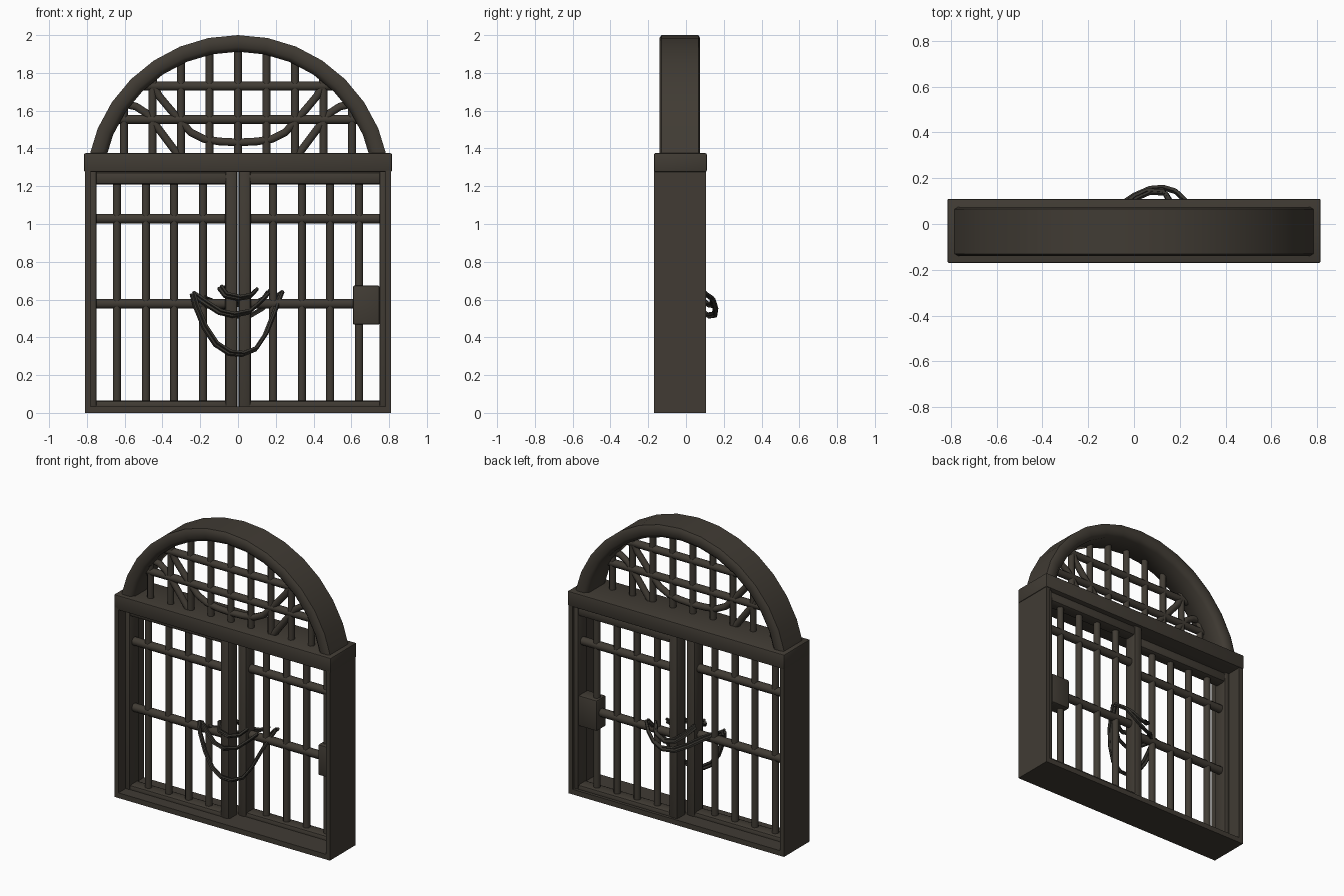
import bpy, bmesh, math
from mathutils import Vector

if "Cube" in bpy.data.objects:
    bpy.data.objects.remove(bpy.data.objects["Cube"])

def material(name, col):
    m = bpy.data.materials.new(name)
    m.diffuse_color = (*col, 1)
    m.use_nodes = True
    m.node_tree.nodes["Principled BSDF"].inputs["Base Color"].default_value = m.diffuse_color
    return m

IRON = material("dark iron", (0.052, 0.044, 0.034))
CHAIN = material("chain iron", (0.036, 0.033, 0.027))

def finish(name, bm, mat, angle=35):
    bmesh.ops.recalc_face_normals(bm, faces=bm.faces[:])
    me = bpy.data.meshes.new(name)
    bm.to_mesh(me)
    bm.free()
    ob = bpy.data.objects.new(name, me)
    bpy.context.collection.objects.link(ob)
    me.materials.append(mat)
    bpy.ops.object.select_all(action='DESELECT')
    ob.select_set(True)
    bpy.context.view_layer.objects.active = ob
    bpy.ops.object.shade_smooth_by_angle(angle=math.radians(angle))
    return ob

def box(name, x0, x1, y0, y1, z0, z1, bevel=0.0, segs=2):
    bm = bmesh.new()
    bmesh.ops.create_cube(bm, size=1)
    for v in bm.verts:
        v.co = ((x0 + x1) / 2 + v.co.x * (x1 - x0),
                (y0 + y1) / 2 + v.co.y * (y1 - y0),
                (z0 + z1) / 2 + v.co.z * (z1 - z0))
    if bevel:
        bmesh.ops.bevel(bm, geom=bm.edges[:], offset=bevel, segments=segs,
                        profile=0.5, affect='EDGES')
    return finish(name, bm, IRON)

def tube(name, pts, r, mat=IRON, sides=8):
    # round bar swept along a path of points
    pts = [Vector(p) for p in pts]
    bm = bmesh.new()
    rings = []
    for i, p in enumerate(pts):
        t = (pts[min(i + 1, len(pts) - 1)] - pts[max(i - 1, 0)]).normalized()
        ref = Vector((0, 1, 0)) if abs(t.y) < 0.9 else Vector((0, 0, 1))
        u = t.cross(ref).normalized()
        w = t.cross(u)
        rings.append([bm.verts.new(p + r * (math.cos(a) * u + math.sin(a) * w))
                      for a in [2 * math.pi * (k + .5) / sides for k in range(sides)]])
    for a, b in zip(rings, rings[1:]):
        for k in range(sides):
            n = (k + 1) % sides
            bm.faces.new((a[k], a[n], b[n], b[k]))
    bm.faces.new(rings[0])
    bm.faces.new(rings[-1])
    return finish(name, bm, mat, 50)

def mirror(pts, s):
    return [(p[0] * s, p[1], p[2]) for p in pts]

# outer frame: sill and lintel
box("sill", -0.81, 0.81, -0.17, 0.105, 0, 0.035)
box("lintel", -0.815, 0.815, -0.17, 0.11, 1.275, 1.375, 0.008)

# arch: rounded section swept around a circle arc
CZ, R_OUT, R_IN, SEG = 1.195, 0.805, 0.717, 14
section = [(R_IN, -0.115), (R_IN + .025, -0.14), (R_OUT - .015, -0.14), (R_OUT, -0.13),
           (R_OUT, 0.065), (R_OUT - .015, 0.075), (R_IN + .025, 0.075), (R_IN, 0.05)]
bm = bmesh.new()
a0 = math.radians(11.5)
rings = []
for i in range(SEG + 1):
    a = a0 + (math.pi - 2 * a0) * i / SEG
    rings.append([bm.verts.new((r * math.cos(a), y, CZ + r * math.sin(a))) for r, y in section])
for a, b in zip(rings, rings[1:]):
    for k in range(8):
        n = (k + 1) % 8
        bm.faces.new((a[k], a[n], b[n], b[k]))
bm.faces.new(rings[0])
bm.faces.new(rings[-1])
finish("arch", bm, IRON, 50)

# arch grille: uprights, two cross bars
GY = -0.075
def arch_height(x):
    return CZ + math.sqrt(0.735 ** 2 - x * x)
for i in range(-4, 5):
    x = i * 0.151
    tube("arch_upright", [(x, GY, 1.36), (x, GY, arch_height(x))], 0.022)
for z in (1.553, 1.73):
    w = math.sqrt(0.74 ** 2 - (z - CZ) ** 2)
    tube("arch_cross_bar", [(-w, GY, z), (w, GY, z)], 0.025)

# arch scrollwork
half = [(0, 1.432), (0.1, 1.437), (0.18, 1.45), (0.25, 1.485), (0.31, 1.55),
        (0.37, 1.62), (0.42, 1.68), (0.445, 1.73), (0.45, 1.775)]
curve = [(-x, GY, z) for x, z in half[:0:-1]] + [(x, GY, z) for x, z in half]
tube("centre_scroll", curve, 0.022)
side = [(0.32, GY, 1.37), (0.38, GY, 1.45), (0.44, GY, 1.53), (0.49, GY, 1.59),
        (0.54, GY, 1.622), (0.60, GY, 1.635)]
for s in (-1, 1):
    tube("side_scroll", mirror(side, s), 0.022)

# posts and doors; the right leaf sits behind the left one
for s, dy in ((-1, -0.045), (1, 0.04)):
    def sbox(name, a, b, *rest, **kw):
        box(name, min(a * s, b * s), max(a * s, b * s), *rest, **kw)
    sbox("post", 0.78, 0.81, -0.17, 0.105, 0, 1.29)
    sbox("outer_stile", 0.748, 0.785, dy - 0.05, dy + 0.05, 0.03, 1.28, bevel=0.01)
    sbox("meeting_stile", 0.002, 0.07, dy - 0.05, dy + 0.05, 0.01, 1.3, bevel=0.02)
    sbox("door_top_rail", 0.05, 0.775, dy - 0.045, dy + 0.045, 1.208, 1.277, bevel=0.02)
    sbox("door_bottom_rail", 0.05, 0.775, dy - 0.045, dy + 0.045, 0.012, 0.065, bevel=0.018)
    for x in (0.186, 0.338, 0.488, 0.641):
        tube("door_bar", [(x * s, dy, 0.03), (x * s, dy, 1.23)], 0.023)
    for z in (0.578, 1.028):
        tube("door_cross_rail", [(0.06 * s, dy, z), (0.755 * s, dy, z)], 0.028)

# lock box on the right door
box("lock_box", 0.608, 0.75, -0.012, 0.09, 0.467, 0.675, 0.01)

# chain: long front loop, short front loops, rear wraps
def strand(name, pts):
    tube(name, pts, 0.012, CHAIN, 5)
    tube(name, [(x + 0.012, y - 0.008, z + 0.012) for x, y, z in pts], 0.010, CHAIN, 5)

strand("chain_long_loop", [(-0.245, -0.07, 0.63), (-0.225, -0.09, 0.56), (-0.18, -0.10, 0.45),
       (-0.12, -0.11, 0.36), (-0.05, -0.115, 0.315), (0.02, -0.105, 0.308), (0.09, -0.08, 0.335),
       (0.14, -0.05, 0.41), (0.18, -0.01, 0.51), (0.205, 0.04, 0.58), (0.225, 0.08, 0.63)])
strand("chain_short_loop", [(-0.235, -0.06, 0.62), (-0.17, -0.09, 0.575), (-0.1, -0.11, 0.53),
       (-0.03, -0.115, 0.515), (0.05, -0.09, 0.53), (0.11, -0.05, 0.58), (0.15, -0.01, 0.62)])
strand("chain_top_loop", [(-0.1, -0.06, 0.66), (-0.07, -0.105, 0.62), (0, -0.11, 0.605),
       (0.06, -0.08, 0.615), (0.09, -0.03, 0.645)])
strand("chain_rear_wrap", [(0.225, 0.1, 0.63), (0.18, 0.145, 0.6), (0.13, 0.16, 0.55),
       (0.07, 0.155, 0.515), (0, 0.125, 0.51), (-0.07, 0.08, 0.54), (-0.14, 0.0, 0.58),
       (-0.19, -0.06, 0.6)])
strand("chain_rear_upper", [(0.16, 0.09, 0.64), (0.13, 0.14, 0.6), (0.06, 0.145, 0.565),
       (0, 0.12, 0.57), (-0.05, 0.08, 0.61), (-0.09, 0.02, 0.655)])
